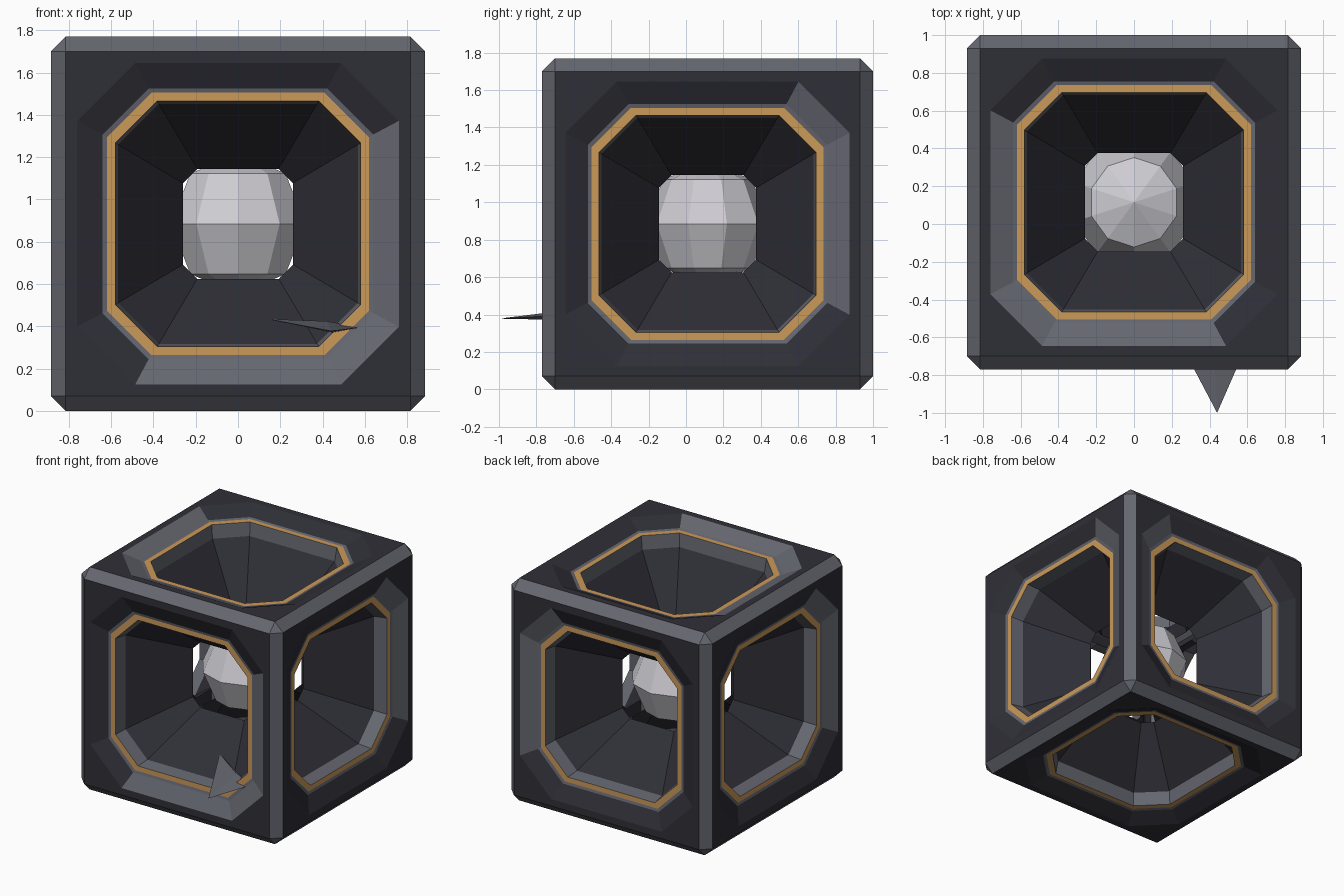
import bpy, bmesh, math
from mathutils import Vector

if "Cube" in bpy.data.objects:
    bpy.data.objects.remove(bpy.data.objects["Cube"])

H = 0.885                        # half size of the cube
BEV = 0.07                       # edge chamfer
C = Vector((0, 0.115, H))        # cube centre


def mat(name, rgb):
    m = bpy.data.materials.new(name)
    m.diffuse_color = (*rgb, 1)
    m.use_nodes = True
    m.node_tree.nodes["Principled BSDF"].inputs["Base Color"].default_value = m.diffuse_color
    return m


DARK = mat("dark_panel", (0.028, 0.028, 0.038))
GREY = mat("steel_grey", (0.13, 0.135, 0.16))
ORANGE = mat("amber_trim", (0.60, 0.32, 0.10))
LIGHT = mat("pale_core", (0.62, 0.61, 0.65))
MATS = [DARK, GREY, ORANGE]


def finish(name, bm, mats):
    me = bpy.data.meshes.new(name)
    bm.to_mesh(me)
    bm.free()
    for m in mats:
        me.materials.append(m)
    ob = bpy.data.objects.new(name, me)
    bpy.context.collection.objects.link(ob)
    return ob


# Chamfered edge frame: a bevelled cube without its six big faces
bm = bmesh.new()
bmesh.ops.create_cube(bm, size=2 * H)
bmesh.ops.bevel(bm, geom=bm.edges[:], offset=BEV, segments=1, affect='EDGES')
big = [f for f in bm.faces if f.calc_area() > 1]
bmesh.ops.delete(bm, geom=big, context='FACES')
bmesh.ops.translate(bm, verts=bm.verts[:], vec=C)
finish("edge_frame", bm, [GREY])


def octagon(a, ratio):
    b = a * ratio
    return [(a, -b), (a, b), (b, a), (-b, a), (-a, b), (-a, -b), (-b, -a), (b, -a)]


# Octagon steps going inwards: half width, corner ratio, distance from centre, material of band
STEPS = [(0.76, 0.64, H, 0), (0.64, 0.66, 0.83, 0), (0.62, 0.66, 0.825, 1),
         (0.58, 0.66, 0.825, 2), (0.567, 0.66, 0.72, 1), (0.26, 0.74, 0.31, 0)]


def panel(name, r, u, worn):
    """One side: flat border, recessed octagon, trim ring and funnel."""
    r, u = Vector(r), Vector(u)
    n = r.cross(u)
    bm = bmesh.new()

    def ring(pts, d):
        return [bm.verts.new(C + r * x + u * y + n * d) for x, y in pts]

    rings = [ring(octagon(a, q), d) for a, q, d, _ in STEPS]
    # flat border from the square to the octagon
    s = H - BEV
    sq = ring([(s, -s), (s, s), (-s, s), (-s, -s)], H)
    o = rings[0]
    for i in range(4):
        j = (i + 1) % 4
        bm.faces.new((sq[i], sq[j], o[2 * i + 1], o[2 * i]))
        bm.faces.new((sq[j], o[(2 * i + 2) % 8], o[2 * i + 1]))
    # octagonal bands, with bare grey segments on the outer slope
    for b in range(1, len(STEPS)):
        for k in range(8):
            m = (k + 1) % 8
            f = bm.faces.new((rings[b - 1][k], rings[b - 1][m], rings[b][m], rings[b][k]))
            f.material_index = 1 if b == 1 and k in worn else STEPS[b][3]
    finish(name, bm, MATS)


X, Y, Z = Vector((1, 0, 0)), Vector((0, 1, 0)), Vector((0, 0, 1))
for name, r, u, worn in [("front_panel", X, Z, (0, 6, 7)), ("right_panel", Y, Z, (0, 1)),
                         ("back_panel", -X, Z, (3, 4)), ("left_panel", -Y, Z, (0, 1)),
                         ("top_panel", X, Y, (4, 5, 6)), ("bottom_panel", X, -Y, ())]:
    panel(name, r, u, worn)

# Faceted core: ten sides, four latitude bands
bm = bmesh.new()
R, N = 0.335, 10
top, bot = (bm.verts.new(C + Z * h) for h in (R, -R))
lat = []
for e in (45, 0, -45):
    e = math.radians(e)
    lat.append([bm.verts.new(C + Vector((R * math.cos(e) * math.sin(t), R * math.cos(e) * math.cos(t),
                                         R * math.sin(e))))
                for t in (2 * math.pi * i / N for i in range(N))])
for i in range(N):
    j = (i + 1) % N
    bm.faces.new((top, lat[0][j], lat[0][i]))
    bm.faces.new((bot, lat[2][i], lat[2][j]))
    for a, b in zip(lat, lat[1:]):
        bm.faces.new((a[i], a[j], b[j], b[i]))
bmesh.ops.recalc_face_normals(bm, faces=bm.faces[:])
finish("core_sphere", bm, [LIGHT])

# Thin shard sticking out of the front opening
bm = bmesh.new()
for p in [(0.44, -1.0, 0.378), (0.14, -0.43, 0.435), (0.58, -0.68, 0.395),
          (0.42, -0.62, 0.425), (0.45, -0.62, 0.37)]:
    bm.verts.new(p)
bmesh.ops.convex_hull(bm, input=bm.verts[:])
bmesh.ops.recalc_face_normals(bm, faces=bm.faces[:])
finish("front_shard", bm, [GREY])
